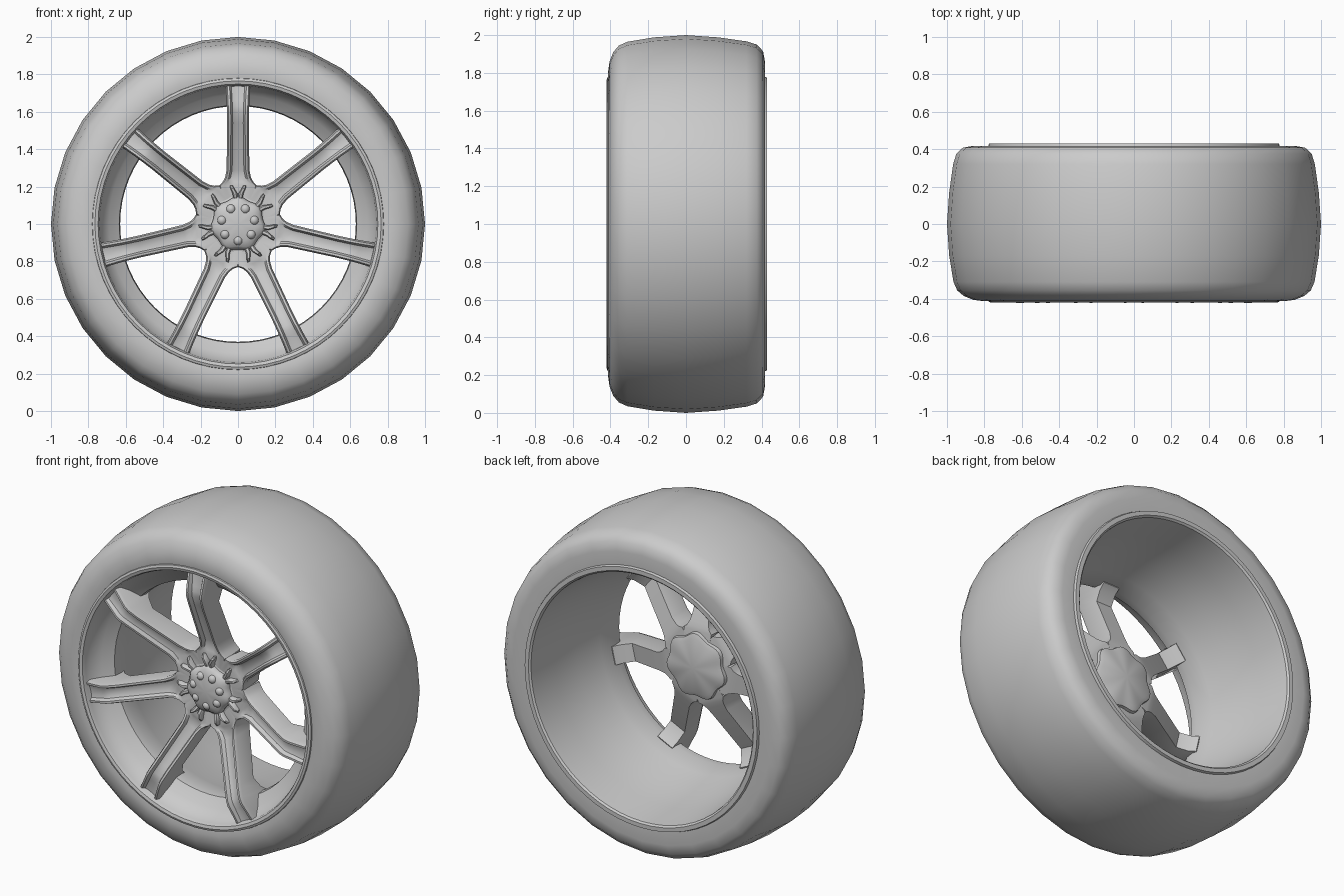
import bpy, bmesh, math
from math import sin, cos, pi

if "Cube" in bpy.data.objects:
    bpy.data.objects.remove(bpy.data.objects["Cube"])

N = 7  # spokes


def place(u, r, y, a):
    # local (sideways, radial, depth) to world; angle a is measured from straight up
    return (r * sin(a) + u * cos(a), y, 1 + r * cos(a) - u * sin(a))


def finish(bm, name, angle=35):
    bmesh.ops.remove_doubles(bm, verts=bm.verts, dist=1e-5)
    bmesh.ops.recalc_face_normals(bm, faces=bm.faces)
    me = bpy.data.meshes.new(name)
    bm.to_mesh(me)
    bm.free()
    ob = bpy.data.objects.new(name, me)
    bpy.context.collection.objects.link(ob)
    bpy.ops.object.select_all(action='DESELECT')
    ob.select_set(True)
    bpy.context.view_layer.objects.active = ob
    bpy.ops.object.shade_smooth_by_angle(angle=math.radians(angle))
    return ob


def lathe(name, profile, seg, closed=True, lobe=0.0, angle=35):
    # spin (radius, y) points round the axle; lobe scallops the radius N times
    bm = bmesh.new()
    rings = []
    for i in range(seg):
        a = 2 * pi * i / seg
        k = 1 + lobe * cos(N * a)
        rings.append([bm.verts.new(place(0, r * k, y, a)) for r, y in profile])
    n = len(profile)
    for i in range(seg):
        p, q = rings[i], rings[(i + 1) % seg]
        for j in range(n if closed else n - 1):
            m = (j + 1) % n
            bm.faces.new((p[j], p[m], q[m], q[j]))
    return finish(bm, name, angle)


def loft(bm, sections):
    rings = [[bm.verts.new(p) for p in s] for s in sections]
    n = len(rings[0])
    for p, q in zip(rings, rings[1:]):
        for j in range(n):
            bm.faces.new((p[j], p[(j + 1) % n], q[(j + 1) % n], q[j]))
    bm.faces.new(rings[0])
    bm.faces.new(rings[-1])


# Tyre
lathe("tyre", [(0.77, -0.405), (0.81, -0.412), (0.86, -0.405), (0.91, -0.385),
               (0.945, -0.355), (0.965, -0.31), (0.988, -0.17), (1.0, 0),
               (0.988, 0.17), (0.967, 0.32), (0.95, 0.375), (0.915, 0.408),
               (0.86, 0.418), (0.77, 0.415), (0.765, 0.3), (0.765, -0.3)], 32, angle=50)

# Rim: front lip, throat, barrel and rear lip
lathe("rim", [(0.782, -0.395), (0.778, -0.415), (0.765, -0.42), (0.748, -0.415),
              (0.74, -0.395), (0.735, -0.36), (0.69, -0.31), (0.635, -0.27),
              (0.63, -0.22), (0.655, -0.12), (0.695, 0.05), (0.72, 0.22), (0.735, 0.38),
              (0.74, 0.42), (0.75, 0.43), (0.775, 0.43), (0.782, 0.41)], 64)

# Spokes: (radius, half width, front y, back y, groove depth)
stations = [(0.10, 0.085, -0.255, -0.10, 0.0), (0.205, 0.102, -0.265, -0.11, 0.0),
            (0.225, 0.082, -0.268, -0.115, 0.008), (0.25, 0.069, -0.275, -0.125, 0.02),
            (0.29, 0.061, -0.29, -0.14, 0.03), (0.54, 0.058, -0.398, -0.255, 0.03),
            (0.60, 0.059, -0.42, -0.225, 0.03), (0.63, 0.060, -0.422, -0.19, 0.03),
            (0.66, 0.061, -0.415, -0.20, 0.028), (0.745, 0.066, -0.395, -0.30, 0.02),
            (0.755, 0.066, -0.39, -0.31, 0.015)]
bm = bmesh.new()
for i in range(N):
    a = 2 * pi * i / N
    secs = []
    for r, w, f, b, g in stations:
        half = [(w * 0.9, b), (w, f + 0.02), (w - 0.008, f), (w - 0.02, f),
                (w - 0.03, f + g * 0.8), (w * 0.25, f + g)]
        pts = half + [(-u, y) for u, y in reversed(half)]
        secs.append([place(u, r, y, a) for u, y in pts])
    loft(bm, secs)
finish(bm, "spokes")

# Hub body with scalloped rim and fluted back
lathe("hub", [(0, -0.26), (0.15, -0.26), (0.185, -0.24), (0.195, -0.13),
              (0.185, -0.09), (0.16, -0.08), (0, -0.06)], 56, False, 0.06)

# Centre cap dome, scalloped
lathe("centre_cap", [(0.14, -0.25), (0.142, -0.275), (0.125, -0.295),
                     (0.09, -0.305), (0.045, -0.312), (0, -0.314)], 56, False, 0.05, 60)

# Bumps round the cap
bm = bmesh.new()
for i in range(N):
    a = 2 * pi * (i + 0.5) / N
    new = bmesh.ops.create_uvsphere(bm, u_segments=12, v_segments=8, radius=0.026)["verts"]
    bmesh.ops.translate(bm, verts=new, vec=place(0, 0.088, -0.293, a))
finish(bm, "cap_bumps", 60)

# Forked prongs at each spoke root
bm = bmesh.new()
for i in range(N):
    a = 2 * pi * i / N
    for s in (-1, 1):
        secs = []
        for r, u, w, f in [(0.13, 0.012, 0.012, -0.28), (0.165, 0.017, 0.013, -0.295),
                           (0.19, 0.03, 0.011, -0.295), (0.207, 0.036, 0.007, -0.28)]:
            box = [(-w, -0.25), (-w, f + 0.008), (-w * 0.5, f),
                   (w * 0.5, f), (w, f + 0.008), (w, -0.25)]
            secs.append([place(s * u + d, r, y, a) for d, y in box])
        loft(bm, secs)
finish(bm, "hub_prongs")
